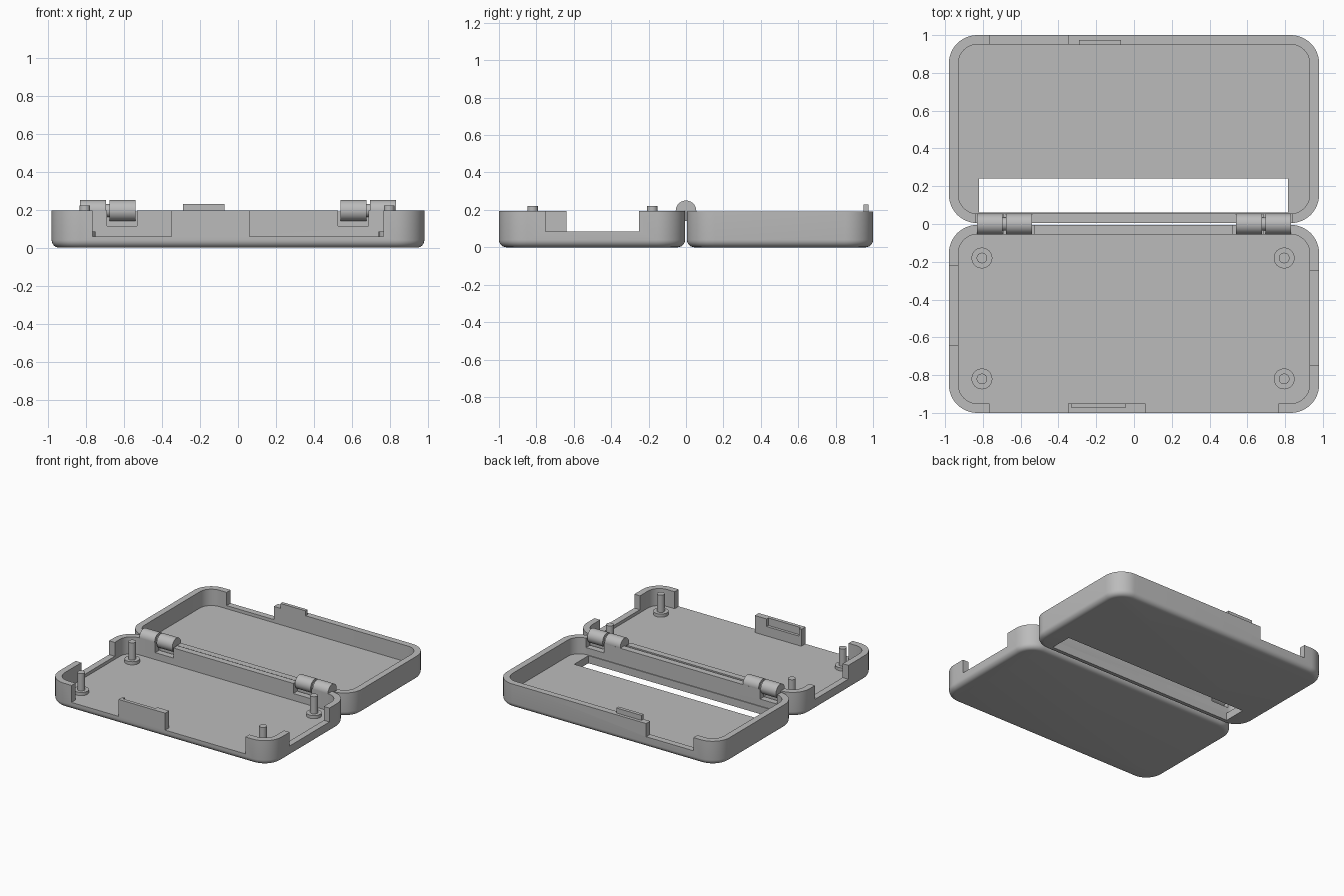
import bpy, bmesh, math
from mathutils import Matrix, Vector

if "Cube" in bpy.data.objects:
    bpy.data.objects.remove(bpy.data.objects["Cube"], do_unlink=True)

HALF_X, WALL, FLOOR, CORNER, FILLET = 0.98, 0.05, 0.06, 0.15, 0.04
LIP = 0.085          # height left under the side openings
HINGE_Z, HINGE_R = 0.195, 0.055

grey = bpy.data.materials.new("plain grey")
grey.use_nodes = True
colour = (0.5, 0.5, 0.5, 1)
grey.diffuse_color = colour
grey.node_tree.nodes["Principled BSDF"].inputs["Base Color"].default_value = colour


def make(name, bm):
    bmesh.ops.recalc_face_normals(bm, faces=bm.faces)
    mesh = bpy.data.meshes.new(name)
    bm.to_mesh(mesh)
    bm.free()
    mesh.materials.append(grey)
    obj = bpy.data.objects.new(name, mesh)
    bpy.context.collection.objects.link(obj)
    return obj


def box(name, x0, x1, y0, y1, z0, z1):
    bm = bmesh.new()
    centre = Vector((x0 + x1, y0 + y1, z0 + z1)) / 2
    size = Matrix.Diagonal((x1 - x0, y1 - y0, z1 - z0, 1))
    bmesh.ops.create_cube(bm, size=1, matrix=Matrix.Translation(centre) @ size)
    return make(name, bm)


def smooth(obj):
    bpy.ops.object.select_all(action="DESELECT")
    obj.select_set(True)
    bpy.context.view_layer.objects.active = obj
    bpy.ops.object.shade_smooth_by_angle(angle=math.radians(30))


def cylinder(name, radius, start, end, sides=40):
    start, end = Vector(start), Vector(end)
    axis = end - start
    turn = axis.to_track_quat("Z", "Y").to_matrix().to_4x4()
    bm = bmesh.new()
    bmesh.ops.create_cone(bm, cap_ends=True, segments=sides, radius1=radius,
                          radius2=radius, depth=axis.length,
                          matrix=Matrix.Translation((start + end) / 2) @ turn)
    obj = make(name, bm)
    smooth(obj)
    return obj


def ring(bm, y0, y1, inset, z, steps=12):
    """Rounded rectangle of vertices."""
    r = CORNER - inset
    hx, hy, cy = HALF_X - CORNER, (y1 - y0) / 2 - CORNER, (y0 + y1) / 2
    verts = []
    for q, (sx, sy) in enumerate([(1, 1), (-1, 1), (-1, -1), (1, -1)]):
        for i in range(steps + 1):
            a = math.pi / 2 * (q + i / steps)
            verts.append(bm.verts.new((sx * hx + r * math.cos(a),
                                       cy + sy * hy + r * math.sin(a), z)))
    return verts


def tray(name, y0, y1, top, openings):
    """Open tray with a rounded underside, then box-shaped openings."""
    bm = bmesh.new()
    levels = []
    for i in range(7):
        a = math.pi / 2 * i / 6
        levels.append((FILLET * (1 - math.sin(a)), FILLET * (1 - math.cos(a))))
    levels += [(0, top), (WALL, top), (WALL, FLOOR)]
    rings = [ring(bm, y0, y1, inset, z) for inset, z in levels]
    for low, high in zip(rings, rings[1:]):
        n = len(low)
        for i in range(n):
            j = (i + 1) % n
            bm.faces.new((low[i], low[j], high[j], high[i]))
    bm.faces.new(rings[0])
    bm.faces.new(rings[-1])
    obj = make(name, bm)
    cutters = []
    for k, limits in enumerate(openings):
        cutter = box("cutter_%d" % k, *limits)
        cutter.hide_render = True
        mod = obj.modifiers.new("opening", "BOOLEAN")
        mod.operation, mod.solver, mod.object = "DIFFERENCE", "EXACT", cutter
        cutters.append(cutter)
    graph = bpy.context.evaluated_depsgraph_get()
    mesh = bpy.data.meshes.new_from_object(obj.evaluated_get(graph))
    obj.modifiers.clear()
    obj.data = mesh
    for cutter in cutters:
        bpy.data.objects.remove(cutter, do_unlink=True)
    smooth(obj)
    return obj


# Base tray: front and side openings, latch pocket, hinge notches
tray("base_tray", -1.0, -0.005, 0.195, [
    (-0.765, -0.35, -1.1, -0.945, FLOOR, 0.4),
    (0.06, 0.765, -1.1, -0.945, FLOOR, 0.4),
    (-1.1, -0.92, -0.64, -0.22, LIP, 0.4),
    (0.92, 1.1, -0.75, -0.25, LIP, 0.4),
    (-0.33, -0.045, -0.972, -0.9, 0.135, 0.4),
    (-0.69, -0.53, -0.06, 0.1, 0.115, 0.4),
    (0.525, 0.685, -0.06, 0.1, 0.115, 0.4),
])

# Lid tray: long window slot, back opening, hinge notches
tray("lid_tray", 0.005, 1.0, 0.19, [
    (-0.82, 0.815, 0.062, 0.24, -0.1, 0.4),
    (-0.765, -0.35, 0.92, 1.1, LIP, 0.4),
    (-0.84, -0.69, -0.1, 0.06, 0.115, 0.4),
    (0.685, 0.84, -0.1, 0.06, 0.115, 0.4),
])

# Latch tab that drops into the pocket
box("latch_tab", -0.29, -0.07, 0.948, 0.975, 0.15, 0.23)

# Hinges: outer knuckle on the base, inner knuckle on the lid, pin between
for side, sign in (("right", -1), ("left", 1)):
    for part, radius, a, b in (("base_knuckle", HINGE_R, 0.695, 0.83),
                               ("lid_knuckle", HINGE_R, 0.54, 0.677),
                               ("hinge_pin", 0.035, 0.66, 0.71)):
        cylinder(side + "_" + part, radius,
                 (sign * a, 0, HINGE_Z), (sign * b, 0, HINGE_Z))

# Corner pegs with wide feet
for side, x in (("right", -0.805), ("left", 0.795)):
    for end, y in (("front", -0.82), ("back", -0.18)):
        name = end + "_" + side
        cylinder(name + "_peg_foot", 0.055, (x, y, FLOOR - 0.01), (x, y, 0.085))
        cylinder(name + "_peg", 0.028, (x, y, FLOOR - 0.01), (x, y, 0.222))
